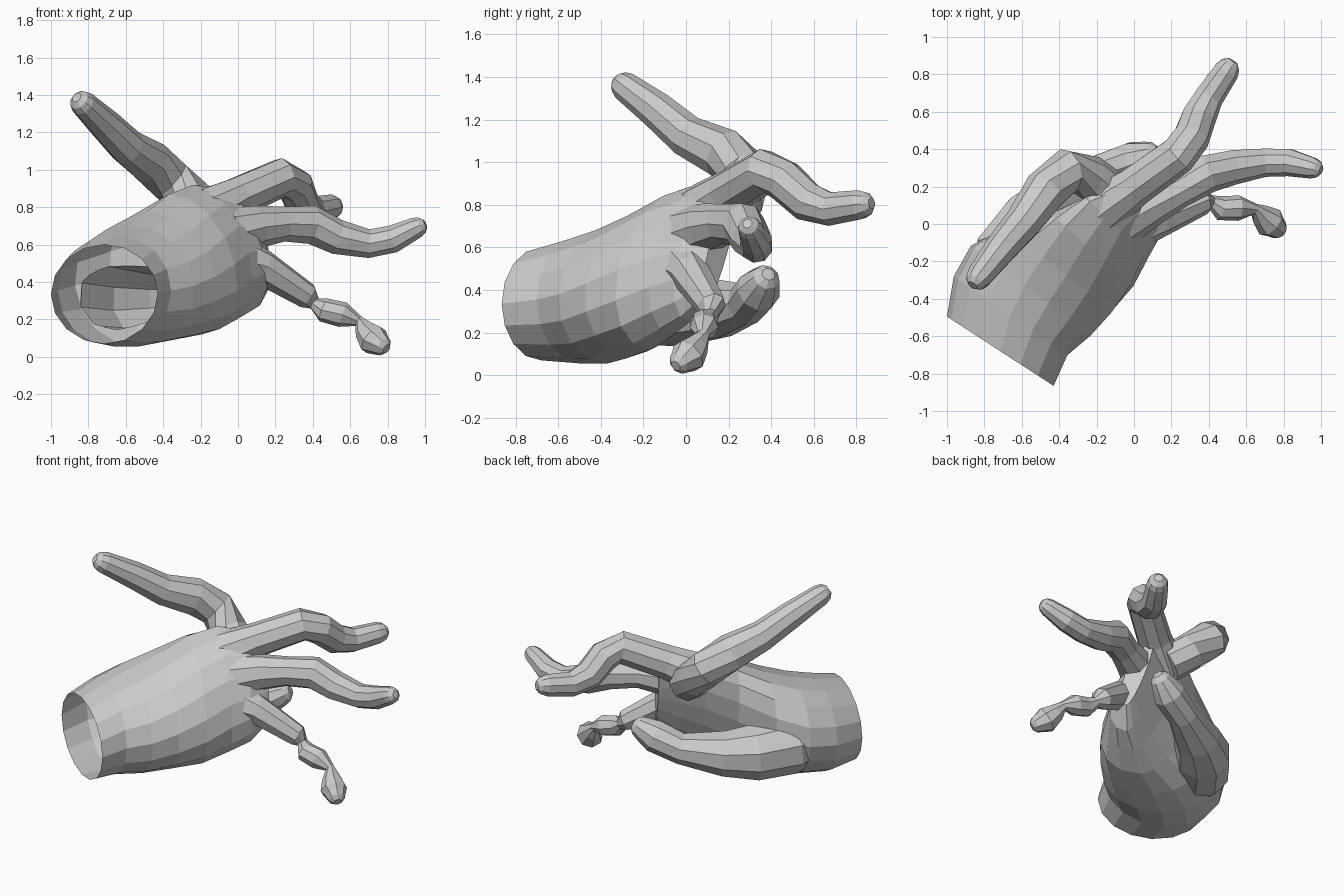
import bpy, bmesh, math
from mathutils import Vector

if "Cube" in bpy.data.objects:
    bpy.data.objects.remove(bpy.data.objects["Cube"])

UP = Vector((0, 0, 1))


def loft(name, rings):
    """Skin a list of equal-length point rings into one closed flat-shaded object."""
    bm = bmesh.new()
    rows = [[bm.verts.new(p) for p in ring] for ring in rings]
    n = len(rows[0])
    for a, b in zip(rows, rows[1:]):
        for i in range(n):
            j = (i + 1) % n
            bm.faces.new((a[i], a[j], b[j], b[i]))
    bm.faces.new(rows[0][::-1])
    bm.faces.new(rows[-1])
    bmesh.ops.recalc_face_normals(bm, faces=bm.faces[:])
    mesh = bpy.data.meshes.new(name)
    bm.to_mesh(mesh)
    bm.free()
    obj = bpy.data.objects.new(name, mesh)
    bpy.context.collection.objects.link(obj)
    return obj


def finger(name, *joints, sides=9):
    """Tube along (x, y, z, radius) joints with a rounded tip."""
    pts = [(Vector(p[:3]), p[3]) for p in joints]
    end, r = pts[-1]
    d = (end - pts[-2][0]).normalized()
    pts += [(end + d * r * 0.55, r * 0.8), (end + d * r * 0.9, r * 0.4)]
    rings = []
    for i, (c, rad) in enumerate(pts):
        t = (pts[min(i + 1, len(pts) - 1)][0] - pts[max(i - 1, 0)][0]).normalized()
        s = t.cross(UP).normalized()
        u = s.cross(t)
        rings.append([c + rad * (s * math.cos(a) + u * math.sin(a))
                      for a in (2 * math.pi * k / sides for k in range(sides))])
    return loft(name, rings)


# Palm and wrist: centre, half width, half height; turns, leans and flattens forward
sections = [
    (-.715, -.68, .335, .34, .265),
    (-.66, -.49, .355, .37, .30),
    (-.56, -.35, .38, .41, .325),
    (-.43, -.22, .43, .40, .345),
    (-.28, -.09, .495, .35, .375),
    (-.14, .03, .555, .27, .365),
    (-.01, .10, .575, .19, .325),
    (.10, .17, .585, .09, .22),
]
rings = []
for i, (x, y, z, w, h) in enumerate(sections):
    a = math.radians(-33 - 2 * i)
    bend = min(max((i - 1) / 3.5, 0), 1)
    p = Vector((math.cos(a), math.sin(a), 0))
    u = UP - p * 0.36 * bend
    ring = []
    for k in range(16):
        t = 2 * math.pi * k / 16
        c, s = math.cos(t), math.sin(t)
        if c < 0:                      # hollow side of the palm
            c *= 1 - 0.6 * bend ** 2
        ring.append(Vector((x, y, z)) + p * w * c + u * h * s)
    rings.append(ring)
hand = loft("hand", rings)

# Thumb with its fleshy mound
thumb = finger("thumb", (-.70, -.36, .35, .17), (-.67, -.15, .33, .19),
               (-.54, .02, .31, .18), (-.39, .15, .31, .145), (-.16, .285, .335, .10),
               (0, .34, .40, .105), (.07, .365, .44, .08))

# Finger bent back over the hand
raised = finger("raised_finger", (-.13, .17, .74, .12), (-.24, .25, .83, .12),
                (-.36, .285, .945, .12), (-.47, .18, 1.04, .12), (-.59, .01, 1.12, .10),
                (-.71, -.13, 1.24, .088), (-.83, -.285, 1.355, .07))

# Bent finger
bent = finger("bent_finger", (-.16, .09, .77, .14), (.0, .20, .855, .11),
              (.235, .37, .96, .105), (.305, .46, .915, .10), (.345, .57, .815, .095),
              (.40, .68, .78, .08), (.495, .82, .80, .07))

# Straight finger
straight = finger("straight_finger", (-.05, .03, .66, .14), (.10, .11, .695, .115),
                  (.24, .18, .71, .095), (.39, .27, .705, .105), (.53, .305, .64, .095),
                  (.70, .33, .605, .078), (.83, .33, .63, .075), (.955, .30, .69, .058))

# Pinched finger, narrowed at its joints
pinched = finger("pinched_finger", (0, -.01, .52, .13), (.13, .02, .48, .095),
                 (.37, .12, .325, .07), (.41, .12, .285, .035), (.46, .085, .25, .065),
                 (.56, .085, .225, .068), (.645, .08, .19, .03), (.68, .05, .14, .06),
                 (.725, .01, .09, .085), (.755, -.015, .07, .065), sides=8)

# Join everything into one skin
parts = [thumb, raised, bent, straight, pinched]
for part in parts:
    mod = hand.modifiers.new(part.name, 'BOOLEAN')
    mod.operation = 'UNION'
    mod.solver = 'EXACT'
    mod.object = part
bpy.context.view_layer.update()
deps = bpy.context.evaluated_depsgraph_get()
skin = bpy.data.meshes.new_from_object(hand.evaluated_get(deps))
hand.modifiers.clear()
hand.data = skin
for part in parts:
    bpy.data.objects.remove(part)

# Open the wrist
bm = bmesh.new()
bm.from_mesh(skin)
axis = Vector((.545, .839, 0))
origin = Vector(sections[0][:3])
lid = [f for f in bm.faces if all(abs((v.co - origin).dot(axis)) < .01 for v in f.verts)]
bmesh.ops.delete(bm, geom=lid, context='FACES')
bm.to_mesh(skin)
bm.free()
